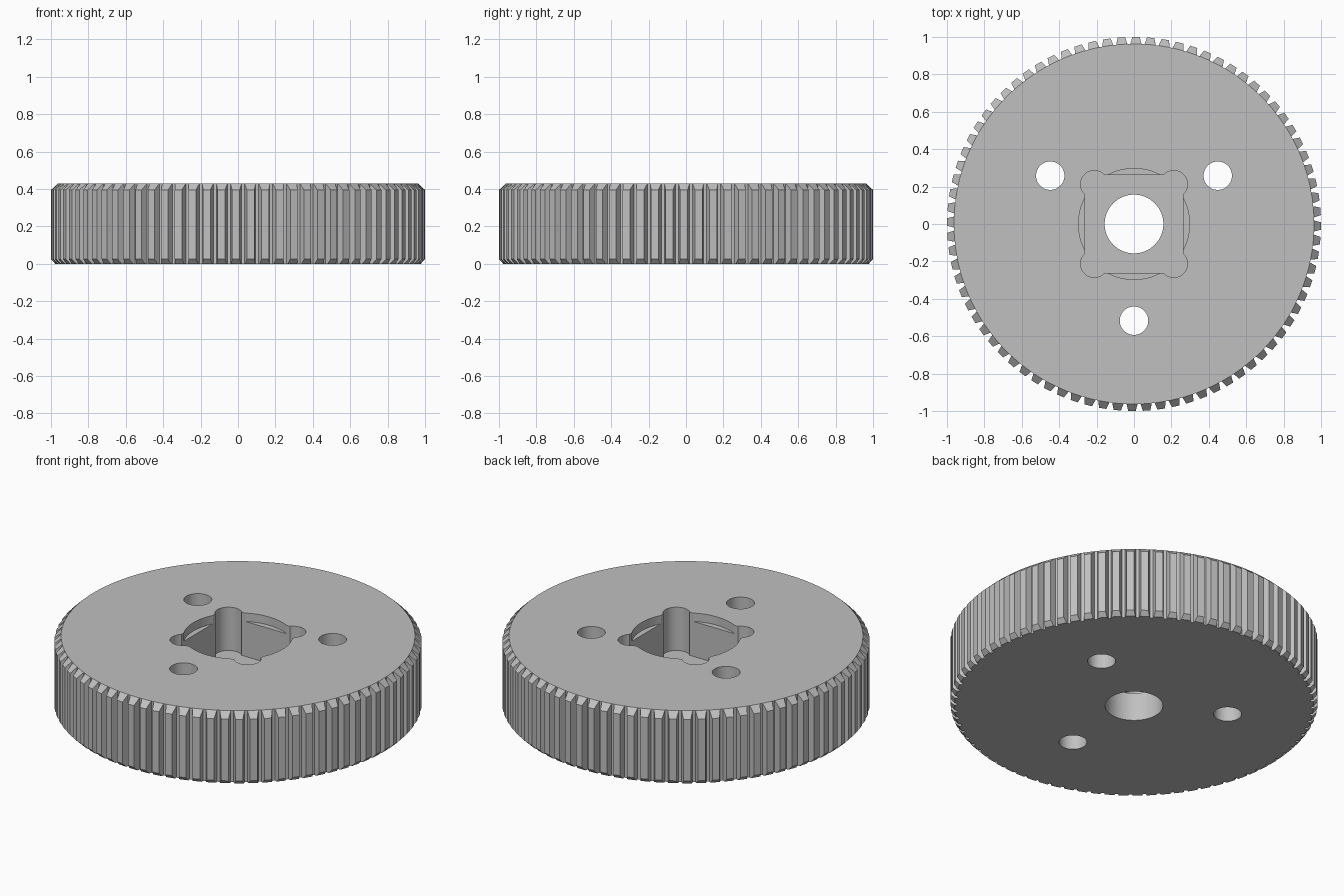
import bpy, bmesh
from math import sin, cos, pi, radians

cube = bpy.data.objects.get("Cube")
if cube:
    bpy.data.objects.remove(cube, do_unlink=True)

HEIGHT = 0.43
TEETH = 80
ROOT, TIP = 0.963, 1.0
ROOT_HALF, TIP_HALF = 0.031, 0.020   # half widths of a tooth
PHASE = -0.011

grey = bpy.data.materials.new("plain grey")
grey.use_nodes = True
colour = (0.53, 0.53, 0.53, 1)
grey.diffuse_color = colour
grey.node_tree.nodes["Principled BSDF"].inputs["Base Color"].default_value = colour


def add_object(name, bm):
    bmesh.ops.recalc_face_normals(bm, faces=bm.faces)
    mesh = bpy.data.meshes.new(name)
    bm.to_mesh(mesh)
    bm.free()
    mesh.materials.append(grey)
    obj = bpy.data.objects.new(name, mesh)
    bpy.context.collection.objects.link(obj)
    return obj


def tooth_ring(bm, z, limit):
    """Toothed outline at one height, with the teeth cut back to a limit radius."""
    t = (limit - ROOT) / (TIP - ROOT)
    half = ROOT_HALF + (TIP_HALF - ROOT_HALF) * t
    ring = []
    for i in range(TEETH):
        mid = PHASE + 2 * pi * i / TEETH
        for r, a in ((ROOT, -ROOT_HALF), (limit, -half), (limit, half), (ROOT, ROOT_HALF)):
            ring.append(bm.verts.new((r * cos(mid + a), r * sin(mid + a), z)))
    return ring


# Toothed wheel with chamfered tooth ends
bm = bmesh.new()
levels = ((0, 0.977), (0.025, TIP), (HEIGHT - 0.035, TIP), (HEIGHT, ROOT))
rings = [tooth_ring(bm, z, limit) for z, limit in levels]
for low, high in zip(rings, rings[1:]):
    for i in range(len(low)):
        j = (i + 1) % len(low)
        bm.faces.new((low[i], low[j], high[j], high[i]))
bm.faces.new(rings[0][::-1])
bm.faces.new(rings[-1])
bmesh.ops.remove_doubles(bm, verts=bm.verts, dist=1e-5)
gear = add_object("gear_wheel", bm)


def cut(bm):
    """Subtract a temporary solid from the wheel."""
    cutter = add_object("cutter", bm)
    cutter.hide_render = True
    mod = gear.modifiers.new("cut", "BOOLEAN")
    mod.operation = "DIFFERENCE"
    mod.solver = "EXACT"
    mod.object = cutter
    bpy.ops.object.select_all(action="DESELECT")
    gear.select_set(True)
    bpy.context.view_layer.objects.active = gear
    bpy.ops.object.modifier_apply(modifier=mod.name)
    bpy.data.objects.remove(cutter, do_unlink=True)


def drill(x, y, radius, floor, segments=48):
    bm = bmesh.new()
    bmesh.ops.create_cone(bm, cap_ends=True, segments=segments,
                          radius1=radius, radius2=radius, depth=1)
    bmesh.ops.translate(bm, verts=bm.verts, vec=(x, y, floor + 0.5))
    cut(bm)


# Square pocket with round corner reliefs
FLOOR = 0.17
bm = bmesh.new()
bmesh.ops.create_cube(bm, size=1)
bmesh.ops.scale(bm, verts=bm.verts, vec=(0.526, 0.526, 1))
bmesh.ops.translate(bm, verts=bm.verts, vec=(0, 0, FLOOR + 0.5))
cut(bm)
for sx in (-1, 1):
    for sy in (-1, 1):
        drill(sx * 0.213, sy * 0.213, 0.073, FLOOR)

# Shallow round recess around the pocket
drill(0, 0, 0.297, HEIGHT - 0.05, 96)

# Shaft bore and three bolt holes
drill(0, 0, 0.157, -0.2, 64)
for angle in (30, 150, 270):
    a = radians(angle)
    drill(0.517 * cos(a), 0.517 * sin(a), 0.076, -0.2)

bpy.ops.object.shade_smooth_by_angle(angle=radians(25))
